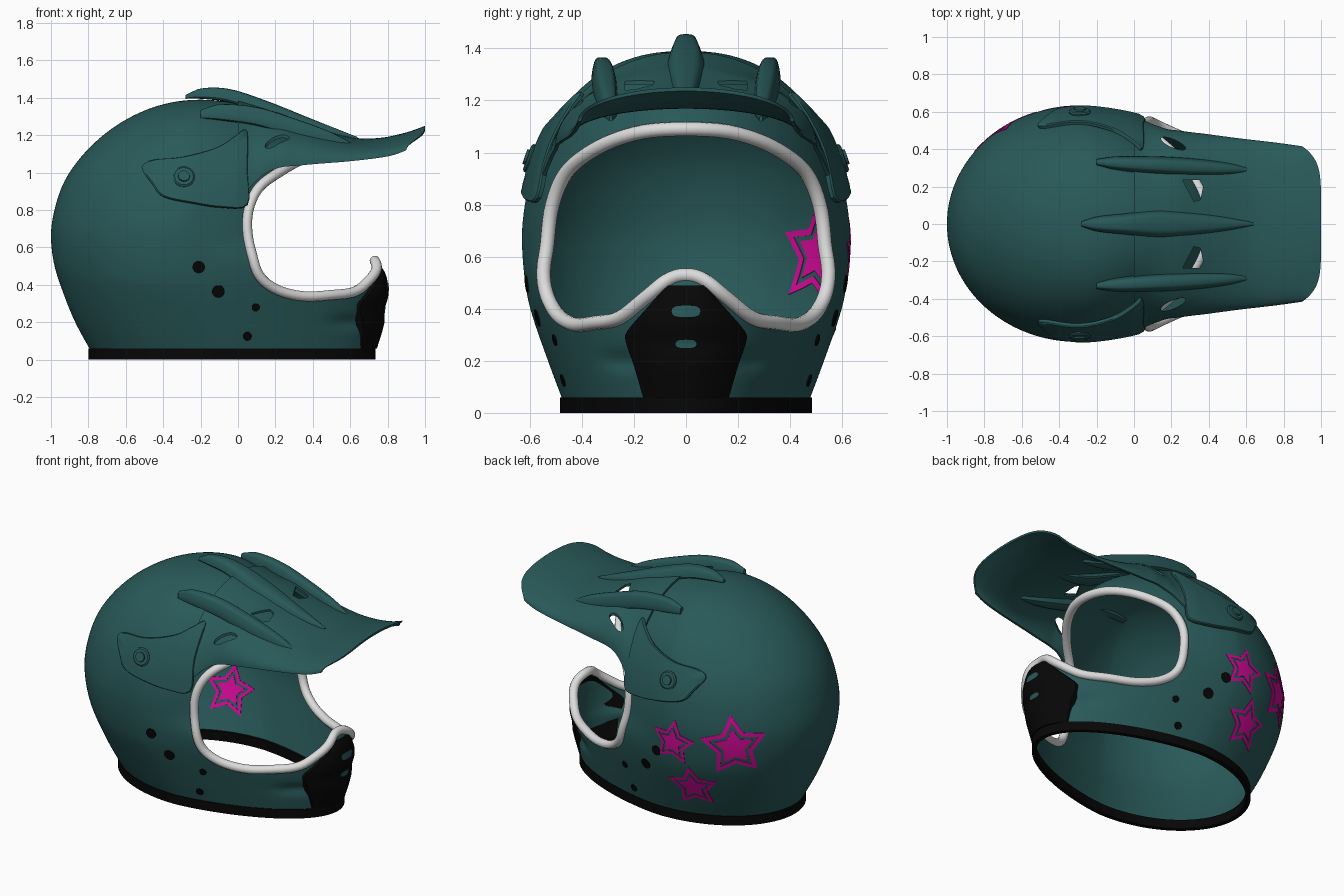
import bpy, bmesh, math
from mathutils import Vector as V

if "Cube" in bpy.data.objects:
    bpy.data.objects.remove(bpy.data.objects["Cube"])

def material(name, rgb):
    m = bpy.data.materials.new(name)
    m.diffuse_color = (*rgb, 1)
    m.use_nodes = True
    m.node_tree.nodes["Principled BSDF"].inputs["Base Color"].default_value = m.diffuse_color
    return m

TEAL = material("teal paint", (.022, .1, .1))
BLACK = material("black rubber", (.002, .002, .002))
WHITE = material("white trim", (.72, .72, .72))
PINK = material("pink paint", (.66, .003, .32))

def interp(rows, t):
    """Smooth interpolation of table rows (t, a, b, ...)."""
    n = len(rows)
    t = min(max(t, rows[0][0]), rows[-1][0])
    i = next(k for k in range(n - 1) if t <= rows[k + 1][0])
    p, q = rows[i], rows[i + 1]
    h = q[0] - p[0]
    u = (t - p[0]) / h
    def slope(j, k):
        a, b = rows[max(j - 1, 0)], rows[min(j + 1, n - 1)]
        return (b[k] - a[k]) / (b[0] - a[0]) * h
    return [(2*u**3 - 3*u*u + 1) * p[k] + (u**3 - 2*u*u + u) * slope(i, k)
            + (3*u*u - 2*u**3) * q[k] + (u**3 - u*u) * slope(i + 1, k) for k in range(1, len(p))]

def spline(pts, sub):
    """Closed Catmull-Rom loop."""
    out, n = [], len(pts)
    for i in range(n):
        a, b, c, d = (V(pts[(i + k) % n]) for k in (-1, 0, 1, 2))
        for s in range(sub):
            u = s / sub
            out.append(.5 * (2*b + (c - a)*u + (2*a - 5*b + 4*c - d)*u*u + (3*b - a - 3*c + d)*u**3))
    return out

def loft(name, rings, mat, loop=False, strip=False, skip=None):
    """Skin a list of closed rings; the ends are capped unless looped; skip(centre) leaves faces out."""
    bm = bmesh.new()
    R = [[bm.verts.new(p) for p in r] for r in rings]
    n = len(R[0])
    for a, b in zip(R, R[1:] + ([R[0]] if loop else [])):
        for j in range(n):
            bm.faces.new((a[j], a[(j + 1) % n], b[(j + 1) % n], b[j]))
    if not loop:
        for r in (R[0], R[-1]):
            if strip:
                for j in range(n // 2 - 1):
                    bm.faces.new((r[j], r[j + 1], r[n - 2 - j], r[n - 1 - j]))
            else:
                bm.faces.new(r)
    bmesh.ops.recalc_face_normals(bm, faces=bm.faces)
    if skip:
        bmesh.ops.delete(bm, geom=[f for f in bm.faces if skip(f.calc_center_median())], context='FACES')
    me = bpy.data.meshes.new(name)
    bm.to_mesh(me)
    bm.free()
    me.materials.append(mat)
    ob = bpy.data.objects.new(name, me)
    bpy.context.collection.objects.link(ob)
    return ob

def cut(ob, cutter):
    m = ob.modifiers.new("cut", 'BOOLEAN')
    m.operation, m.solver, m.object = 'DIFFERENCE', 'EXACT', cutter
    bpy.context.view_layer.objects.active = ob
    bpy.ops.object.modifier_apply(modifier=m.name)
    bpy.data.objects.remove(cutter)

# Shell form: z, centre x, back radius, front radius, half width
FORM = [(0, -.12, .64, .84, .455), (.2, -.2, .67, .945, .53), (.4, -.27, .68, 1.03, .598),
        (.52, -.29, .695, 1.03, .62), (.65, -.3, .7, .82, .63), (.8, -.295, .7, .78, .63),
        (1.0, -.28, .7, .82, .63), (1.39, -.2, .7, .82, .63)]
TOP, MID = 1.39, .65

def section(z):
    c, ab, af, w = interp(FORM, z)
    s = math.sqrt(max(1 - ((z - MID) / (TOP - MID))**2, 1e-6)) if z > MID else 1
    return c, ab * s**.94, af * s, w * s**.85

def along(x, sec):
    c, ab, af, w = sec
    return ((x - c) / af)**1.5 if x > c else ((c - x) / ab)**2

def field(p):
    if p.z >= TOP:
        return 1 + (p.z - TOP) * 20
    sec = section(p.z)
    return along(p.x, sec) + (p.y / sec[3])**2 - 1

def hit(o, d):
    o, d, lo, hi = V(o), V(d).normalized(), 0, 2
    for _ in range(22):
        m = (lo + hi) / 2
        lo, hi = (m, hi) if field(o + d * m) < 0 else (lo, m)
    return o + d * lo

def normal(p):
    e, g = .002, []
    for ax in (V((1, 0, 0)), V((0, 1, 0)), V((0, 0, 1))):
        g.append(field(p + ax * e) - field(p - ax * e))
    return V(g).normalized()

def side(x, z, sgn):
    sec = section(z)
    return V((x, sgn * sec[3] * math.sqrt(max(0, 1 - along(x, sec))), z))

def ring(z, off=0, n=216):
    c, ab, af, w = section(z)
    out = []
    for k in range(n):
        t = 2 * math.pi * k / n
        q = math.cos(t)
        out.append(V((c + ((af + off) * q**(4 / 3) if q > 0 else (ab + off) * q), (w + off) * math.sin(t), z)))
    return out

# Eye opening loop with its white rim
half = [(.34, .2, 1.07), (.25, .37, 1.02), (.13, .48, .93), (.06, .52, .8), (.055, .535, .65), (.09, .525, .48),
        (.18, .485, .39), (.32, .42, .35), (.5, .35, .345), (.62, .25, .37), (.7, .15, .45), (.74, .07, .51)]
eye = [(.38, 0, 1.08)] + half + [(.75, 0, .525)] + [(x, -y, z) for x, y, z in half[::-1]]
O = V((-.3, 0, .7))
eye = [hit(O, p - O) for p in spline(eye, 5)]
tube = []
for i, p in enumerate(eye):
    t = (eye[(i + 1) % len(eye)] - eye[i - 1]).normalized()
    n = normal(p)
    b = t.cross(n).normalized()
    tube.append([p + n * .028 * math.cos(a) + b * .027 * math.sin(a) for a in (math.pi * k / 6 for k in range(12))])
loft("eye_rim", tube, WHITE, loop=True)

flat = [((p - O).y / (p - O).x, (p - O).z / (p - O).x) for p in eye]
def in_eye(p):
    d, inside = p - O, False
    if d.x < .05:
        return False
    y, z = d.y / d.x, d.z / d.x
    for (y0, z0), (y1, z1) in zip(flat, flat[1:] + flat[:1]):
        if (z0 > z) != (z1 > z) and y < y0 + (z - z0) / (z1 - z0) * (y1 - y0):
            inside = not inside
    return inside

# Shell, with shallow chin dents
levels = [.045 + .605 * k / 32 for k in range(32)]
levels += [MID + (TOP - MID) * math.sin(math.pi / 2 * k / 40.4) for k in range(41)]
outer = []
for z in levels:
    r = ring(z)
    for p in r:
        if p.x > .2:
            k = 1 - .03 * math.exp(-((p.x - .6) / .1)**2 - ((z - .2) / .035)**2)
            p.x, p.y = p.x * k, p.y * k
    outer.append(r)
Q = V((-.2, 0, MID))
inner = [[Q + (p - Q) * .995 for p in r] for r in outer]
shell = loft("shell", inner[::-1] + outer, TEAL, skip=in_eye)

# Bottom edge band
loft("bottom_band", [[V((p.x, p.y, z)) for p in ring(.06, o)] for z, o in
                     ((0, .006), (.06, .006), (.06, -.022), (0, -.022))], BLACK, loop=True)

# Patches that follow a surface: stations are (outline scale, offset)
def patch(name, outline, stations, place, mat, loop=False):
    return loft(name, [[place(a * s, b * s, off) for a, b in outline] for s, off in stations], mat, loop)

def on_shell(x, z, sgn):
    p0 = side(x, z, sgn)
    n = normal(p0)
    t = V((0, 0, 1)).cross(n).normalized()
    u = n.cross(t)
    o = V((-.3, 0, min(z, .65)))
    def place(a, b, off):
        q = hit(o, p0 + t * a + u * b - o)
        return q + normal(q) * off
    return place

def circle(r, ry=None, n=24):
    return [(r * math.cos(2 * math.pi * k / n), (ry or r) * math.sin(2 * math.pi * k / n)) for k in range(n)]

def star(r, rot):
    c = [V((math.sin(rot + k * math.pi / 5), math.cos(rot + k * math.pi / 5))) * (r * (.52 if k % 2 else 1))
         for k in range(10)]
    return [c[k].lerp(c[(k + 1) % 10], s / 6) for k in range(10) for s in range(6)]

# Painted stars on one side, showing inside too
HI, LO = .003, -.0068
for x, z, r, rot in ((-.71, .61, .22, -.1), (-.34, .59, .155, .12), (-.43, .285, .17, -.08)):
    pts, place = star(r, rot), on_shell(x, z, 1)
    patch("star_outline", pts, [(.75, LO), (.75, HI), (.87, HI), (1, HI), (1, LO), (.87, LO)], place, PINK, True)
    fill = (.02, .2, .38, .57)
    patch("star_centre", pts, [(s, HI) for s in fill] + [(s, LO) for s in fill[::-1]], place, PINK)

# Vent dots, side plates and rivets on both sides
PLATE = [(.03, .82), (-.1, .81), (-.25, .835), (-.4, .87), (-.46, .94), (-.51, 1.02), (-.45, 1.06), (-.3, 1.075),
         (-.12, 1.12), (-.03, 1.17), (.03, 1.19), (.03, 1.0)]
for sgn in (1, -1):
    for x, z, r in ((-.21, .495, .033), (-.105, .365, .034), (.095, .28, .022), (.05, .125, .024)):
        patch("vent_dot", circle(r), [(.05, .005), (1, .005), (1, -.003), (.05, -.003)], on_shell(x, z, sgn), BLACK)
    def plate_place(a, b, off):
        p = side(a - .14, b + .96, sgn)
        flare = .035 * min(max((a + .21) / .35, 0), 1)**2
        return p + normal(p) * (off + flare)
    pts = [(p.x + .14, p.y - .96) for p in spline(PLATE, 4)]
    steps = (.02, .25, .5, .75, .97)
    patch("side_plate", pts, [(s, .023) for s in steps] + [(1, .017), (1, .001)]
          + [(s, .001) for s in steps[::-1]], plate_place, TEAL)
    place = on_shell(-.29, .97, sgn)
    patch("rivet", circle(.055), [(.05, .045), (.5, .045), (.53, .036), (.85, .036), (1, .03), (1, .015), (.05, .015)],
          place, TEAL)

# Visor peak: arched sections blending from the shell; x, crown z, edge z, half width
CROWN = [(0, 1.40), (.2, 1.33), (.4, 1.25), (.6, 1.19), (.75, 1.185), (.9, 1.215), (1, 1.25)]
EDGE = [(0, .83), (.05, .92), (.15, 1.01), (.35, 1.04), (.6, 1.06), (.8, 1.08), (.9, 1.095), (1, 1.12)]
WIDTH = [(0, .61), (.1, .565), (.2, .51), (.4, .48), (.6, .455), (.8, .435), (1, .415)]
rings = []
for i in range(41):
    u = i / 40
    zc, ze, yw = interp(CROWN, u)[0], interp(EDGE, u)[0], interp(WIDTH, u)[0]
    top, under = [], []
    for k in range(49):
        a = math.pi * (k / 48 - .5)
        s, c = math.sin(a), math.cos(a)
        p = V((u, yw * s, ze + (zc - ze) * c))
        if u < .25:
            o = V((u, 0, MID))
            q = hit(o, p - o)
            q += (q - o).normalized() * (.02 + .035 * s * s)
            f = u / .25
            p = q.lerp(p, f * f * (3 - 2 * f))
        p.x -= .1 * u**4 * s**6
        top.append(p)
        under.append(p - V((0, .014 * s, .014 * c)))
    rings.append(top + under[::-1])
visor = loft("visor", rings, TEAL, strip=True)
for sgn in (1, -1):
    inner_hole = [(.26, .235), (.35, .235), (.37, .2), (.355, .13), (.32, .12)]
    outer_hole = [(.21 + a - .3 * b, .43 + b - .35 * a) for a, b in circle(.065, .026)]
    for hole in (inner_hole, outer_hole):
        cut(visor, loft("hole_cutter", [[V((x, sgn * y, z)) for x, y in hole] for z in (1.0, 1.5)], TEAL))

# Visor ribs: x, top z, bottom z, half width
def rib(name, rows, y0, slope):
    rs = []
    for i in range(29):
        x = rows[0][0] + (rows[-1][0] - rows[0][0]) * i / 28
        zt, zb, hw = interp(rows, x)
        r = []
        for k in range(16):
            a = math.pi * k / 8
            c, s = (math.copysign(abs(f)**.5, f) for f in (math.cos(a), math.sin(a)))
            r.append(V((x, y0 + slope * x + hw * c * (1 - .25 * s), (zt + zb) / 2 + (zt - zb) / 2 * s)))
        rs.append(r)
    loft(name, rs, TEAL)

rib("centre_rib", [(-.28, 1.415, 1.395, .012), (-.2, 1.45, 1.395, .035), (-.05, 1.448, 1.375, .05),
                   (.15, 1.385, 1.3, .068), (.4, 1.285, 1.2, .05), (.64, 1.19, 1.17, .008)], 0, 0)
for sgn in (1, -1):
    rib("side_rib", [(-.2, 1.335, 1.29, .015), (-.1, 1.365, 1.28, .033), (.1, 1.35, 1.25, .042), (.3, 1.29, 1.19, .042),
                     (.5, 1.215, 1.14, .03), (.64, 1.14, 1.12, .006)], sgn * .32, -sgn * .05)

# Mouth guard on the chin, with two breathing slots
HALF = [(.06, .165), (.18, .2), (.29, .235), (.32, .222), (.42, .135), (.46, .1), (.49, .07)]
BULGE = [(.06, .015), (.2, .038), (.27, .032), (.34, .045), (.42, .038), (.49, .012)]

def mouth(y, z, off):
    c, ab, af, w = section(z)
    f = 1 - .5 * (y / interp(HALF, z)[0])**4
    return V((c + af * (1 - (y / w)**2)**(2 / 3) + interp(BULGE, z)[0] * f + off, y, z))

rows = []
for i in range(23):
    z = .06 + .43 * i / 22
    ys = [interp(HALF, z)[0] * (k / 10 - 1) for k in range(21)]
    rows.append([mouth(y, z, 0) for y in ys] + [mouth(y, z, -.035) for y in ys[::-1]])
loft("mouth_guard", rows, BLACK, strip=True)
for z0, ry, rz in ((.39, .055, .022), (.265, .04, .016)):
    slot = [(math.copysign(abs(a)**.6, a) * ry, math.copysign(abs(b)**.8, b) * rz) for a, b in circle(1)]
    patch("breathing_slot", slot, [(.05, .003), (.5, .003), (1, .003), (1, -.004), (.05, -.004)],
          lambda a, b, off: mouth(a, z0 + b, off), TEAL)

bpy.ops.object.select_all(action='SELECT')
bpy.context.view_layer.objects.active = shell
bpy.ops.object.shade_smooth_by_angle(angle=math.radians(35))
